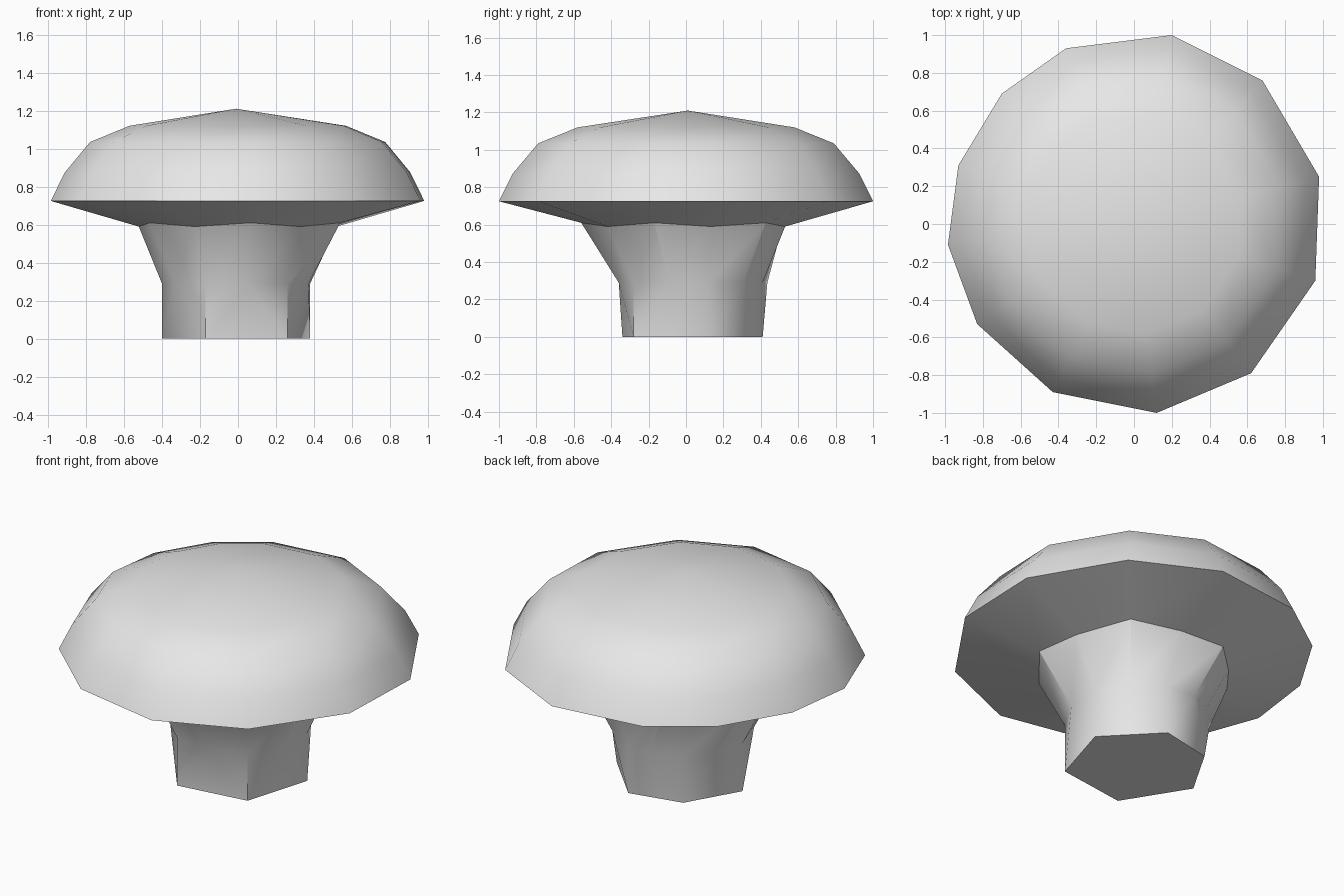
import bpy, bmesh, math
from mathutils import Vector

if "Cube" in bpy.data.objects:
    bpy.data.objects.remove(bpy.data.objects["Cube"], do_unlink=True)

grey = bpy.data.materials.new("plain_grey")
grey.use_nodes = True
grey.diffuse_color = (0.8, 0.8, 0.8, 1)
grey.node_tree.nodes["Principled BSDF"].inputs["Base Color"].default_value = (0.8, 0.8, 0.8, 1)

# Irregular twelve-sided rim of the cap, counter-clockwise from +x
RIM = [(.98, .25), (.68, .76), (.20, 1.0), (-.36, .93), (-.70, .69), (-.93, .31),
       (-.985, -.11), (-.83, -.53), (-.43, -.89), (.12, -1.0), (.62, -.79), (.96, -.30)]
# Six-sided foot of the stem, one corner for every second rim corner
FOOT = [(.38, .12), (.10, .41), (-.22, .34), (-.40, .03), (-.17, -.34), (.26, -.28)]
SIDES = len(RIM)


def ring(bm, scale, z):
    return [bm.verts.new((x * scale, y * scale, z)) for x, y in RIM]


def collar(bm):
    """Wavy ring where the stem meets the cap."""
    return [bm.verts.new((x * s, y * s, z)) for (x, y), (s, z) in
            zip(RIM, [(.53, .59), (.56, .61)] * (SIDES // 2))]


def bridge(bm, low, high):
    n = len(low)
    for i in range(n):
        j = (i + 1) % n
        bm.faces.new((low[i], low[j], high[j], high[i]))


def finish(bm, name):
    mesh = bpy.data.meshes.new(name)
    bm.to_mesh(mesh)
    bm.free()
    mesh.materials.append(grey)
    ob = bpy.data.objects.new(name, mesh)
    bpy.context.collection.objects.link(ob)
    bpy.ops.object.select_all(action='DESELECT')
    ob.select_set(True)
    bpy.context.view_layer.objects.active = ob
    bpy.ops.object.shade_smooth_by_angle(angle=math.radians(31))


# Cap: underside, domed side rings and a shallow peak
bm = bmesh.new()
rings = [collar(bm)] + [ring(bm, s, z) for s, z in
                        [(1, .725), (.925, .875), (.79, 1.035), (.58, 1.12)]]
for low, high in zip(rings, rings[1:]):
    bridge(bm, low, high)
peak = bm.verts.new((-.01, .01, 1.21))
for i in range(SIDES):
    bm.faces.new((rings[-1][i], rings[-1][(i + 1) % SIDES], peak))
finish(bm, "cap")

# Stem: six-sided foot, turning twelve-sided where it starts to flare
bm = bmesh.new()
foot = [bm.verts.new((x, y, 0)) for x, y in FOOT]
waist = []
for i, p in enumerate(FOOT):
    middle = (Vector(p) + Vector(FOOT[(i + 1) % len(FOOT)])) / 2 * 1.16
    waist.append(bm.verts.new((p[0], p[1], .29)))
    waist.append(bm.verts.new((middle.x, middle.y, .29)))
bm.faces.new(foot[::-1])
for i, corner in enumerate(foot):
    after = foot[(i + 1) % len(foot)]
    a, m, b = waist[2 * i], waist[2 * i + 1], waist[(2 * i + 2) % SIDES]
    bm.faces.new((corner, after, m))
    bm.faces.new((corner, m, a))
    bm.faces.new((after, b, m))
bridge(bm, waist, collar(bm))
finish(bm, "stem")
